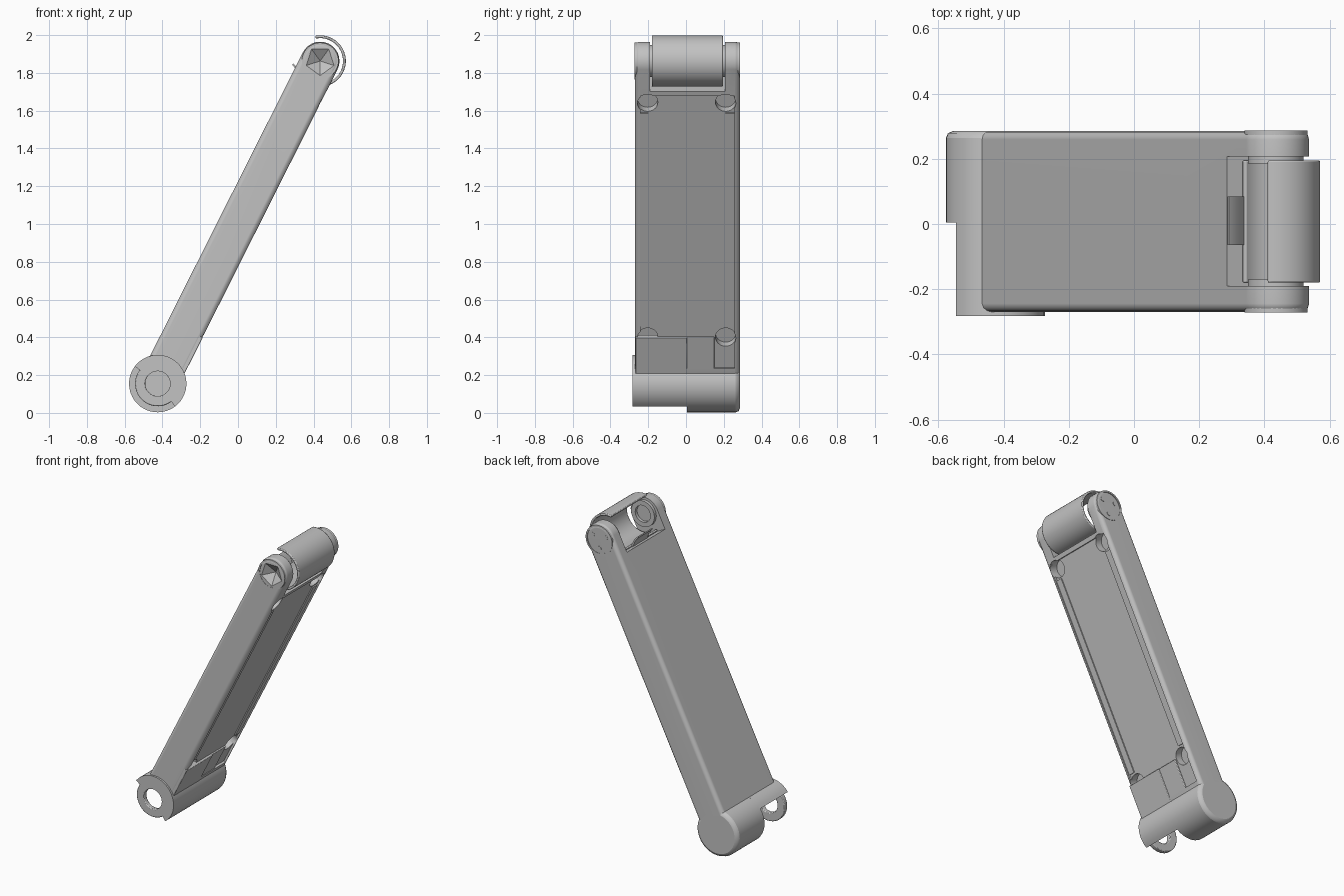
import bpy, bmesh
from math import sin, cos, pi, radians
from mathutils import Matrix, Vector

cube = bpy.data.objects.get("Cube")
if cube:
    bpy.data.objects.remove(cube)

mat = bpy.data.materials.new("satin grey")
mat.use_nodes = True
GREY = (0.54, 0.54, 0.54, 1)
mat.diffuse_color = GREY
mat.node_tree.nodes["Principled BSDF"].inputs["Base Color"].default_value = GREY

# Joint centres; the arm frame runs along the link, across it, and out of its upper face
LOW, HIGH = Vector((-0.425, 0, 0.155)), Vector((0.435, 0, 1.863))
LEN = (HIGH - LOW).length
U = (HIGH - LOW).normalized()
Y = Vector((0, 1, 0))
N = U.cross(Y)
ARM = Matrix((U, Y, N)).transposed().to_4x4()
ARM.translation = LOW


def finish(name, bm, matrix=None, bevel=0, segments=2):
    if matrix:
        bm.transform(matrix)
    bmesh.ops.recalc_face_normals(bm, faces=bm.faces)
    mesh = bpy.data.meshes.new(name)
    bm.to_mesh(mesh)
    bm.free()
    ob = bpy.data.objects.new(name, mesh)
    bpy.context.collection.objects.link(ob)
    mesh.materials.append(mat)
    if bevel:
        mod = ob.modifiers.new("Bevel", 'BEVEL')
        mod.width, mod.segments, mod.limit_method = bevel, segments, 'ANGLE'
        mod.angle_limit = radians(40)
    return ob


def thicken(bm, y0, y1):
    faces = bm.faces[:]
    new = bmesh.ops.extrude_face_region(bm, geom=faces)["geom"]
    bmesh.ops.translate(bm, vec=(0, y1 - y0, 0),
                        verts=[v for v in new if isinstance(v, bmesh.types.BMVert)])


def prism(name, points, y0, y1, bevel=0, segments=2):
    # Outline in the arm frame, extruded across the arm
    bm = bmesh.new()
    bm.faces.new([bm.verts.new((s, y0, d)) for s, d in points])
    thicken(bm, y0, y1)
    return finish(name, bm, ARM, bevel, segments)


def box(name, s, y, d, bevel=0):
    return prism(name, [(s[0], d[0]), (s[1], d[0]), (s[1], d[1]), (s[0], d[1])], *y, bevel)


def band(name, centre, r0, r1, a0, a1, y0, y1, bevel=0):
    # Arc-shaped band about a joint axis, angles in degrees
    bm = bmesh.new()
    count = max(6, int((a1 - a0) / 8))
    rows = []
    for i in range(count + 1):
        a = radians(a0 + (a1 - a0) * i / count)
        rows.append([bm.verts.new((centre.x + r * cos(a), y0, centre.z + r * sin(a)))
                     for r in (r0, r1)])
    for p, q in zip(rows, rows[1:]):
        bm.faces.new((p[0], p[1], q[1], q[0]))
    bmesh.ops.remove_doubles(bm, verts=bm.verts, dist=1e-5)
    thicken(bm, y0, y1)
    return finish(name, bm, None, bevel)


def drum(name, centre, r, y0, y1, bevel=0, sides=40, tip=None):
    bm = bmesh.new()
    bmesh.ops.create_cone(bm, cap_ends=True, segments=sides, radius1=r,
                          radius2=r if tip is None else tip, depth=abs(y1 - y0))
    turn = Matrix.Rotation(pi / 2 if y1 < y0 else -pi / 2, 4, 'X')
    place = Matrix.Translation((centre.x, (y0 + y1) / 2, centre.z))
    return finish(name, bm, place @ turn, bevel)


def cut(target, cutter):
    mod = target.modifiers.new("Cut", 'BOOLEAN')
    mod.operation, mod.solver, mod.object = 'DIFFERENCE', 'EXACT', cutter
    cutter.hide_render = True
    return cutter


# Main link: rounded at the upper joint, then hollowed, with a faceted socket in front
R = 0.102
outline = [(0.08, -R)] + [(LEN + R * sin(pi * i / 18), -R * cos(pi * i / 18))
                          for i in range(19)] + [(0.08, R)]
link = prism("link_body", outline, -0.27, 0.285, 0.026, 3)
cutters = [
    cut(link, box("fork_cutter", (1.783, 2.2), (-0.19, 0.207), (-0.3, 0.3))),
    cut(link, box("underside_cutter", (0.14, 1.755), (-0.242, 0.258), (-0.3, -0.088))),
    cut(link, drum("lower_cutter", LOW, 0.125, -0.245, 0.005)),
    cut(link, drum("socket_cutter", HIGH, 0.086, -0.275, -0.225, sides=5, tip=0)),
]
# Screw wells in the four corners of the underside
for y in (-0.203, 0.21):
    for s in (0.32, 1.712):
        bm = bmesh.new()
        bmesh.ops.create_cone(bm, cap_ends=True, segments=28, radius1=0.054,
                              radius2=0.054, depth=0.2)
        well = finish("well_cutter", bm, ARM @ Matrix.Translation((s, y, -0.14)))
        cutters.append(cut(link, well))
bpy.context.view_layer.update()
solid = bpy.data.meshes.new_from_object(link.evaluated_get(bpy.context.evaluated_depsgraph_get()))
link.modifiers.clear()
link.data = solid
for c in cutters:
    bpy.data.objects.remove(c)

# Underside: long slim ribs between the wells
for side, y in (("right", -0.222), ("left", 0.232)):
    box(side + "_rib", (0.385, 1.65), (y - 0.022, y + 0.022), (-0.095, -0.08))

# Lower joint: solid drum on one half, open housing on the other
drum("lower_drum", LOW, 0.152, 0.005, 0.24)
drum("lower_drum_end", LOW, 0.152, 0.16, 0.285, 0.022)
band("lower_housing", LOW, 0.132, 0.152, -53, 143, -0.28, 0.01)
band("lower_side_wall", LOW, 0.066, 0.152, -53, 143, -0.282, -0.25)
band("lower_ring", LOW, 0.066, 0.12, 0, 360, -0.28, -0.25, 0.005)
box("lower_cover", (0.1, 0.325), (-0.268, 0.005), (-0.103, -0.07), 0.004)
box("lower_cover_step", (0.1, 0.325), (0, 0.15), (-0.098, -0.07), 0.004)

# Upper joint: cap rims, inner hubs and the curved cover between the prongs
for side, y, out in (("right", -0.27, -1), ("left", 0.285, 1)):
    band(side + "_cap_rim", HIGH, 0.086, 0.097, 0, 360, y - 0.03 * out, y + 0.002 * out)
    inner = y - 0.075 * out
    band(side + "_hub", HIGH, 0.055, 0.085, 0, 360, inner, inner - 0.025 * out)
for i in range(3):
    a = 2 * pi * i / 3 + 0.5
    drum(f"cap_pin_{i + 1}", HIGH + Vector((cos(a), 0, sin(a))) * 0.055, 0.015,
         0.28, 0.287, sides=14)
band("joint_cover", HIGH, 0.121, 0.136, -140, 101, -0.18, 0.195, 0.005)

# Hook bracket in the fork opening
prism("bracket_hook", [(1.77, 0.04), (1.788, 0.04), (1.825, 0.087), (1.836, 0.123),
                       (1.828, 0.123), (1.812, 0.087)], -0.065, 0.085)

# Smooth shading with crisp edges and flat-looking broad faces
bpy.ops.object.select_all(action='DESELECT')
parts = [ob for ob in bpy.context.collection.objects
         if ob.type == 'MESH' and mat.name in ob.data.materials]
for ob in parts:
    ob.select_set(True)
    bpy.context.view_layer.objects.active = ob
bpy.ops.object.shade_smooth_by_angle(angle=radians(35))
for ob in parts:
    ob.modifiers.new("Weighted normals", 'WEIGHTED_NORMAL').keep_sharp = True
